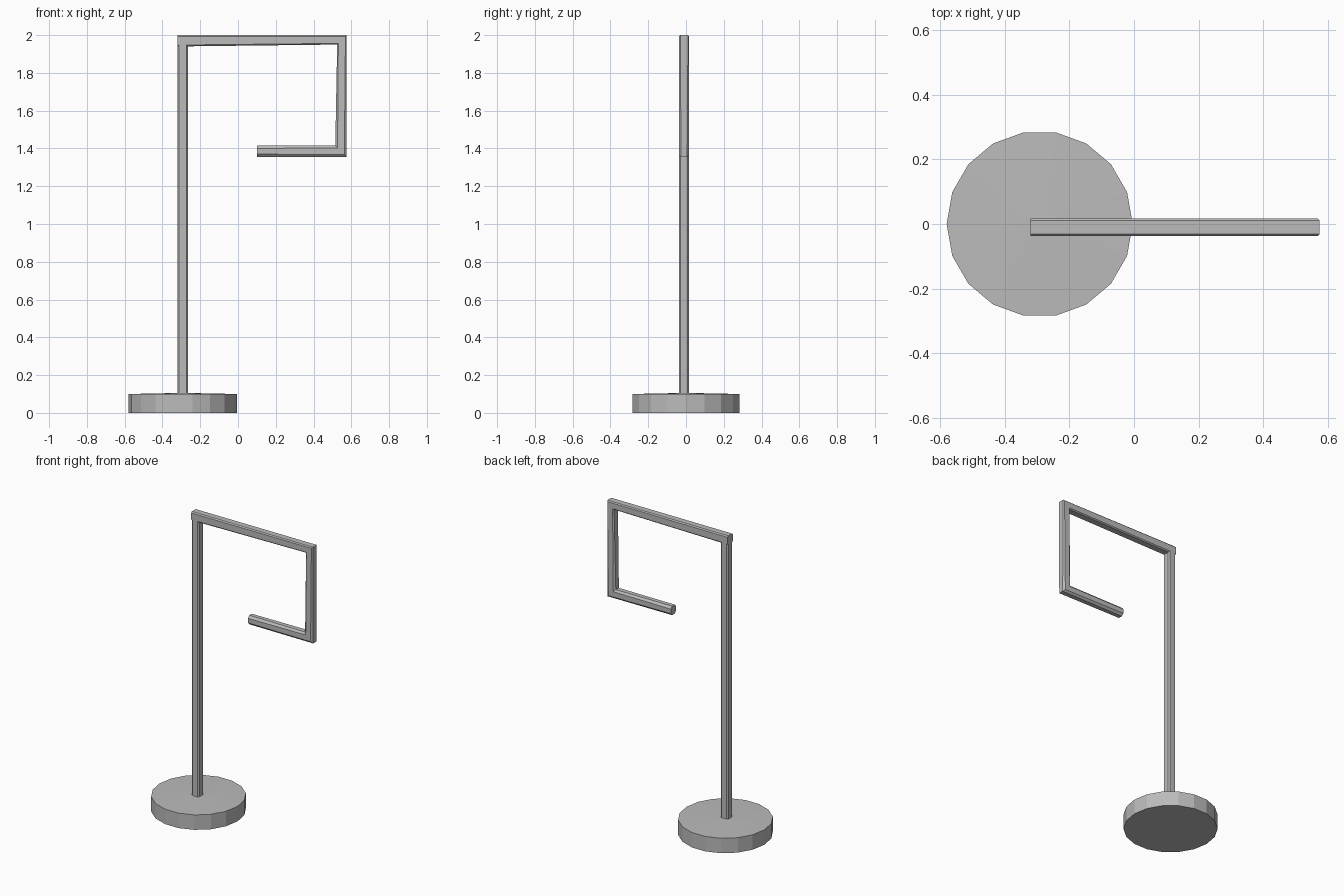
import bpy, bmesh, math
from mathutils import Vector

cube = bpy.data.objects.get("Cube")
if cube:
    bpy.data.objects.remove(cube)

grey = bpy.data.materials.new("satin grey")
grey.use_nodes = True
grey.diffuse_color = (0.5, 0.5, 0.5, 1)
grey.node_tree.nodes["Principled BSDF"].inputs["Base Color"].default_value = (0.5, 0.5, 0.5, 1)

BAR_Y, HALF = -0.01, 0.027


def finish(name, bm):
    bmesh.ops.recalc_face_normals(bm, faces=bm.faces)
    mesh = bpy.data.meshes.new(name)
    bm.to_mesh(mesh)
    bm.free()
    mesh.materials.append(grey)
    obj = bpy.data.objects.new(name, mesh)
    bpy.context.collection.objects.link(obj)


def bar(name, stations):
    """Chamfered square bar through (outer xz, inner xz, chamfer) stations."""
    bm = bmesh.new()
    rings = []
    for outer, inner, chamfer in stations:
        c = 1 - chamfer
        section = [(1, c), (c, 1), (-c, 1), (-1, c), (-1, -c), (-c, -1), (c, -1), (1, -c)]
        ring = []
        for u, v in section:
            p = Vector(inner).lerp(Vector(outer), (u + 1) / 2)
            ring.append(bm.verts.new((p.x, BAR_Y + v * HALF, p.y)))
        rings.append(ring)
    for a, b in zip(rings, rings[1:]):
        for i in range(8):
            j = (i + 1) % 8
            bm.faces.new((a[i], a[j], b[j], b[i]))
    bm.faces.new(rings[0])
    bm.faces.new(rings[-1])
    finish(name, bm)


# Round weighted base with a slightly crowned top
bm = bmesh.new()
SIDES, RADIUS, BASE_X = 18, 0.288, -0.292
loops = []
for z in (0, 0.1):
    loops.append([bm.verts.new((BASE_X + RADIUS * math.cos(math.tau * i / SIDES),
                                RADIUS * math.sin(math.tau * i / SIDES), z))
                  for i in range(SIDES)])
crown = bm.verts.new((BASE_X, 0, 0.106))
bm.faces.new(loops[0])
for i in range(SIDES):
    j = (i + 1) % SIDES
    bm.faces.new((loops[0][i], loops[0][j], loops[1][j], loops[1][i]))
    bm.faces.new((loops[1][i], loops[1][j], crown))
finish("base", bm)

# Upright post
bar("post", [((-0.32, 0.09), (-0.265, 0.09), 0.3),
             ((-0.32, 1.95), (-0.265, 1.95), 0.3)])

# Top arm, drop and return arm as one mitred bar
bar("hook_arm", [((-0.32, 2.0), (-0.32, 1.94), 0.25),
                 ((0.575, 2.0), (0.525, 1.95), 0.25),
                 ((0.575, 1.355), (0.515, 1.415), 0.4),
                 ((0.1, 1.355), (0.1, 1.415), 0.5)])
